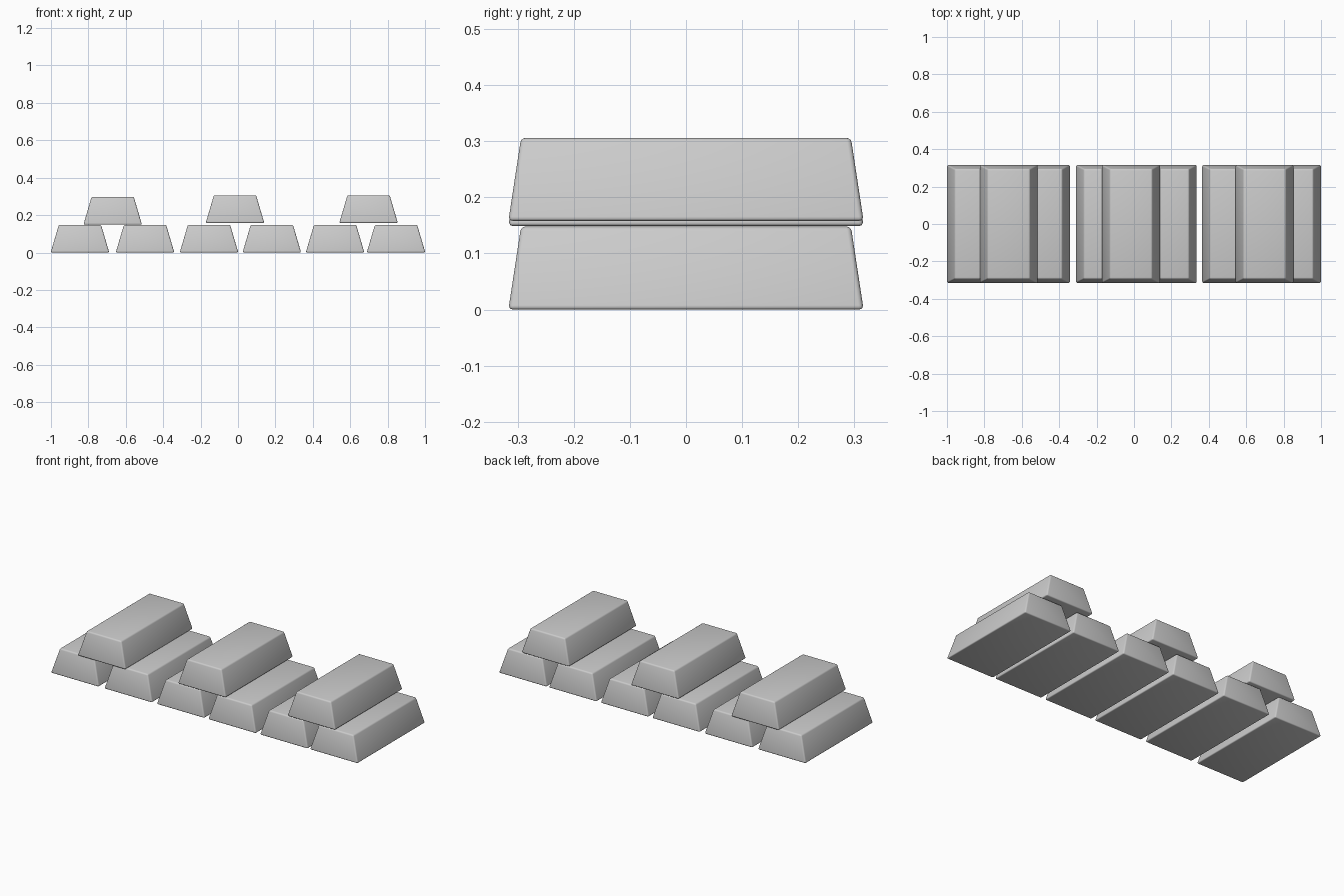
import bpy
import bmesh

if "Cube" in bpy.data.objects:
    bpy.data.objects.remove(bpy.data.objects["Cube"])

HEIGHT = 0.148
BASE = (0.1565, 0.3165)   # half width, half length at the bottom
TOP = (0.113, 0.294)      # half width, half length at the top


def ingot(name, x, z):
    """Tapered bar with softly rounded edges."""
    bm = bmesh.new()
    bmesh.ops.create_cube(bm, size=2)
    for v in bm.verts:
        hx, hy = TOP if v.co.z > 0 else BASE
        v.co = (v.co.x * hx, v.co.y * hy, HEIGHT if v.co.z > 0 else 0)
    bmesh.ops.bevel(bm, geom=bm.edges[:], offset=0.008, segments=3,
                    profile=0.5, affect='EDGES')
    for f in bm.faces:
        f.smooth = True
    mesh = bpy.data.meshes.new(name)
    bm.to_mesh(mesh)
    bm.free()
    obj = bpy.data.objects.new(name, mesh)
    obj.location = (x, 0, z)
    bpy.context.collection.objects.link(obj)


# Bottom row of six bars
for i, x in enumerate((-0.845, -0.497, -0.155, 0.181, 0.519, 0.845)):
    ingot(f"lower_bar_{i + 1}", x, 0)

# Three bars stacked across the pairs
for i, (x, z) in enumerate(((-0.67, 0.149), (-0.016, 0.158), (0.698, 0.158))):
    ingot(f"upper_bar_{i + 1}", x, z)
